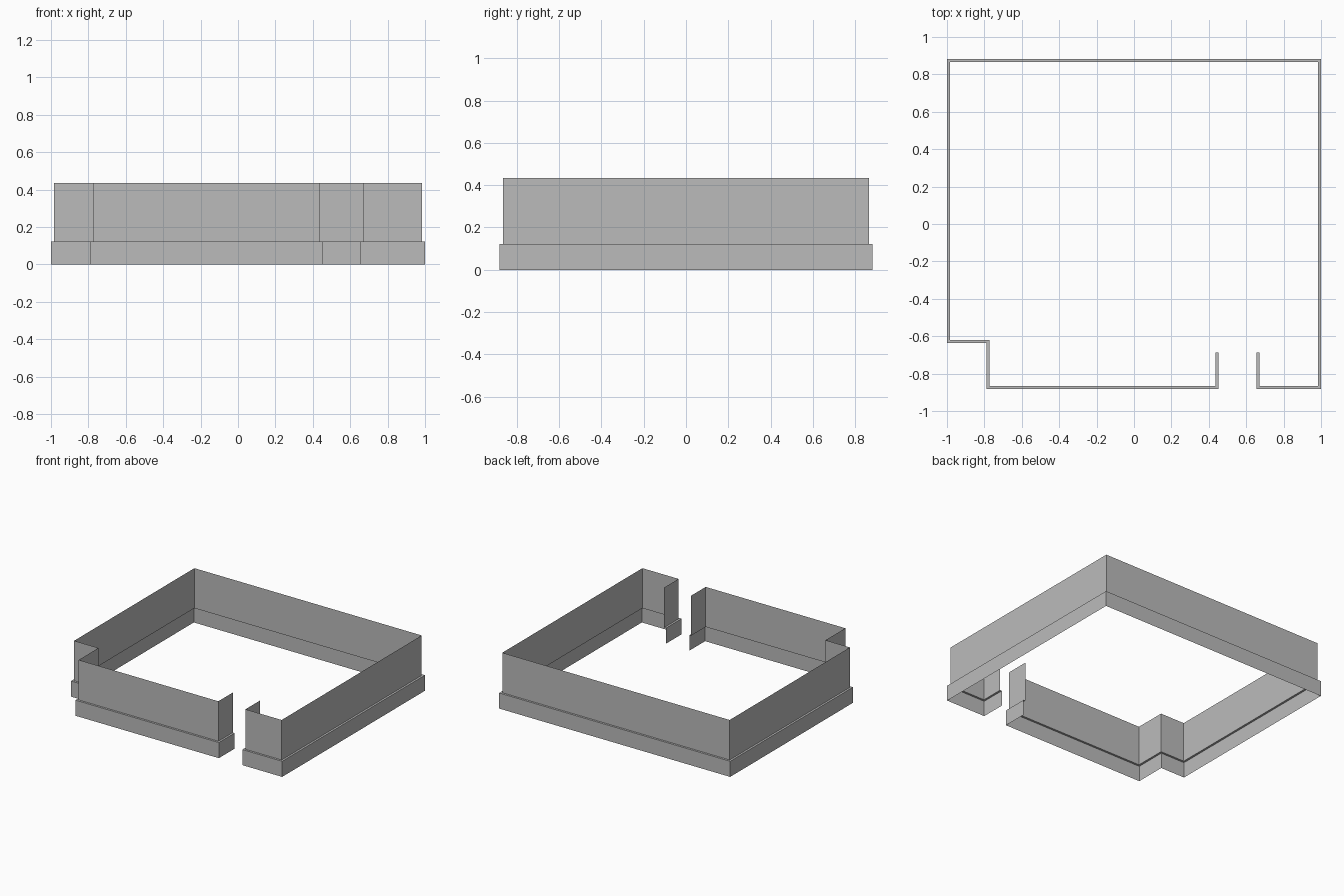
import bpy
from mathutils import Vector

old = bpy.data.objects.get("Cube")
if old:
    bpy.data.objects.remove(old, do_unlink=True)

GREY = (0.5, 0.5, 0.5, 1)
mat = bpy.data.materials.new("plain grey")
mat.use_nodes = True
mat.diffuse_color = GREY
mat.node_tree.nodes["Principled BSDF"].inputs["Base Color"].default_value = GREY

# Floor outline, clockwise from one side of the doorway to the other
W, D = 1.0, 0.882
DOOR_L, DOOR_R, DOOR_Y = 0.452, 0.655, -0.687
NOTCH_X, NOTCH_Y = -0.789, -0.637
outline = [Vector(p) for p in (
    (DOOR_L, DOOR_Y), (DOOR_L, -D), (NOTCH_X, -D), (NOTCH_X, NOTCH_Y), (-W, NOTCH_Y),
    (-W, D), (W, D), (W, -D), (DOOR_R, -D), (DOOR_R, DOOR_Y))]


def inset(path, amount):
    """Shift the open path towards the room with mitred corners."""
    dirs = [(b - a).normalized() for a, b in zip(path, path[1:])]
    normals = [Vector((d.y, -d.x)) for d in dirs]
    result = []
    for i, p in enumerate(path):
        n = normals[max(i - 1, 0)]
        m = normals[min(i, len(normals) - 1)]
        result.append(p + (n if n == m else n + m) * amount)
    return result


def sweep(name, profile):
    """Single-sheet strip: profile of (inset, height) swept along the outline."""
    n = len(outline)
    verts = [(p.x, p.y, z) for off, z in profile for p in inset(outline, off)]
    faces = [(r * n + i + 1, r * n + i, (r + 1) * n + i, (r + 1) * n + i + 1)
             for r in range(len(profile) - 1) for i in range(n - 1)]
    mesh = bpy.data.meshes.new(name)
    mesh.from_pydata(verts, [], faces)
    mesh.materials.append(mat)
    mesh.update()
    obj = bpy.data.objects.new(name, mesh)
    bpy.context.collection.objects.link(obj)
    return obj


# Projecting plinth with its ledge, then the set-back wall above
LEDGE, PLINTH_H, WALL_H = 0.016, 0.122, 0.435
sweep("plinth", [(0, 0), (0, PLINTH_H), (LEDGE, PLINTH_H)])
sweep("wall", [(LEDGE, PLINTH_H), (LEDGE, WALL_H)])
